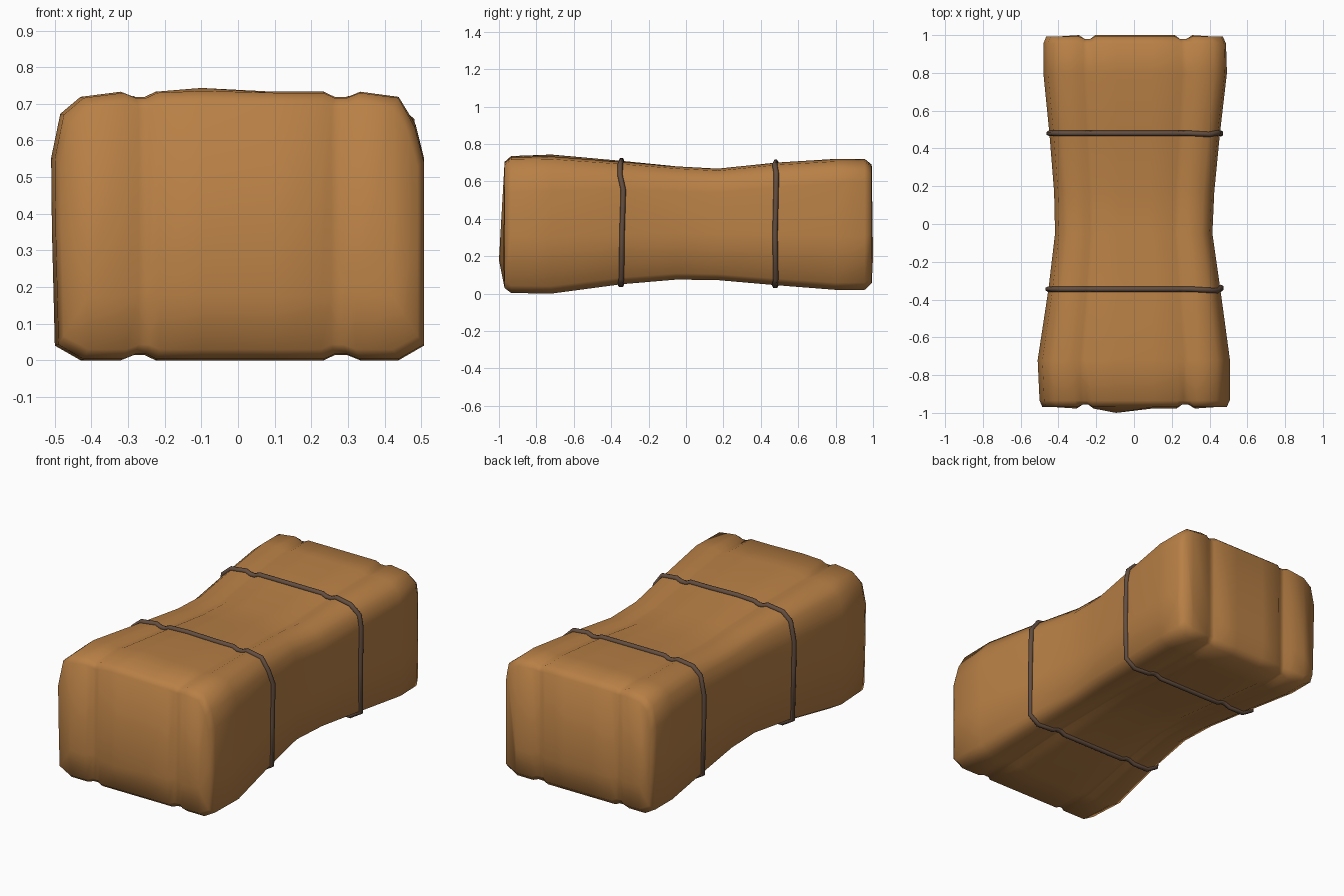
import bpy, bmesh

if "Cube" in bpy.data.objects:
    bpy.data.objects.remove(bpy.data.objects["Cube"])

def material(name, col):
    m = bpy.data.materials.new(name)
    m.diffuse_color = (*col, 1)
    m.use_nodes = True
    m.node_tree.nodes["Principled BSDF"].inputs["Base Color"].default_value = m.diffuse_color
    return m

straw = material("straw brown", (0.48, 0.215, 0.06))
cord = material("dark cord", (0.125, 0.075, 0.05))

# Column positions across the width; grooves are the pairs near +-0.28
COLS = [-0.43, -0.32, -0.285, -0.255, -0.225, -0.1, 0.1, 0.235, 0.265, 0.3, 0.335, 0.44]
GROOVE = {2, 3, 8, 9}
N = len(COLS)

# Stations along the length: y, left x, right x, bottom z, top z
STATIONS = [
    (-0.97, -0.485, 0.49, 0.03, 0.70),
    (-0.935, -0.50, 0.507, 0.003, 0.73),
    (-0.72, -0.51, 0.508, 0.0, 0.733),
    (-0.345, -0.453, 0.457, 0.05, 0.705),
    (-0.05, -0.418, 0.415, 0.075, 0.68),
    (0.17, -0.423, 0.425, 0.072, 0.668),
    (0.48, -0.448, 0.455, 0.045, 0.70),
    (0.80, -0.48, 0.492, 0.02, 0.72),
    (0.955, -0.48, 0.487, 0.02, 0.72),
    (0.993, -0.465, 0.47, 0.055, 0.69),
]

def section(y, left, right, lo, hi):
    """Closed outline: bottom, right side, top, left side."""
    t = (y + 1) / 2
    sx = lambda x: x * (right if x > 0 else -left) / 0.51
    sz = lambda z: lo + z / 0.73 * (hi - lo)
    bump = max(0, 1 - abs(y + 0.65) / 0.5) * 0.012
    pts = [(sx(x), sz(0.014 if i in GROOVE else 0)) for i, x in enumerate(COLS)]
    mix = lambda a, b: a + (b - a) * t
    pts += [(sx(x), sz(z)) for x, z in
            [(0.51, 0.04), (0.51, 0.3), (0.51, mix(0.54, 0.6)), (mix(0.485, 0.5), mix(0.635, 0.67))]]
    for i in reversed(range(N)):
        z = 0.716 if i in GROOVE or i in (0, N - 1) else 0.73
        pts.append((sx(COLS[i]), sz(z) + (bump if i == 5 else 0)))
    pts += [(sx(x), sz(z)) for x, z in [(-0.485, 0.67), (-0.51, 0.55), (-0.508, 0.36), (-0.5, 0.04)]]
    return pts

# Bale body: loft of the sections with grooved end faces
bm = bmesh.new()
rings = []
for s in STATIONS:
    end = 1 if s is STATIONS[0] else -1 if s is STATIONS[-1] else 0
    ring = []
    for k, (x, z) in enumerate(section(*s)):
        col = k if k < N else 2 * N + 3 - k
        dy = 0.014 * end if col in GROOVE and not N <= k < N + 4 else 0
        ring.append(bm.verts.new((x, s[0] + dy, z)))
    rings.append(ring)
L = len(rings[0])
for a, b in zip(rings, rings[1:]):
    for k in range(L):
        bm.faces.new((a[k], a[(k + 1) % L], b[(k + 1) % L], b[k]))
for ring, d in ((rings[0], -1), (rings[-1], 1)):
    columns = []
    for i in range(N):
        bot, top = ring[i], ring[2 * N + 3 - i]
        p = bot.co.lerp(top.co, 0.22)
        if i not in GROOVE and 0 < i < N - 1:
            p.y += d * 0.007
        if i == 5 and d < 0:
            p.y = -1.0
        columns.append([bot, bm.verts.new(p), top])
    for a, b in zip(columns, columns[1:]):
        for j in range(2):
            bm.faces.new((a[j], b[j], b[j + 1], a[j + 1]))
    bm.faces.new(columns[-1][::-1] + ring[N:N + 4])
    bm.faces.new(columns[0] + ring[2 * N + 4:])
bmesh.ops.recalc_face_normals(bm, faces=bm.faces[:])
me = bpy.data.meshes.new("hay_bale")
bm.to_mesh(me)
bm.free()
for p in me.polygons:
    p.use_smooth = True
me.materials.append(straw)
bpy.context.collection.objects.link(bpy.data.objects.new("hay_bale", me))

# Cords tied around the bale, following its outline
def tie(name, station, wobble):
    pts = section(*station)
    cx, cz = 0, 0.37
    cu = bpy.data.curves.new(name, 'CURVE')
    cu.dimensions = '3D'
    cu.bevel_depth = 0.014
    cu.bevel_resolution = 1
    sp = cu.splines.new('POLY')
    sp.points.add(len(pts) - 1)
    sp.use_cyclic_u = True
    for k, (x, z) in enumerate(pts):
        y = station[0]
        if N <= k < N + 4:
            y += wobble[k - N]
        elif k in (N - 1, N + 4):
            y -= 0.006
        sp.points[k].co = (x * 1.008, y, cz + (z - cz) * 1.012, 1)
    cu.materials.append(cord)
    ob = bpy.data.objects.new(name, cu)
    bpy.context.collection.objects.link(ob)
    bpy.ops.object.select_all(action='DESELECT')
    ob.select_set(True)
    bpy.context.view_layer.objects.active = ob
    bpy.ops.object.convert(target='MESH')
    bpy.ops.object.shade_smooth()

tie("front_cord", STATIONS[3], (0, 0.003, 0.01, -0.008))
tie("back_cord", STATIONS[6], (0, -0.004, 0.002, 0.003))
